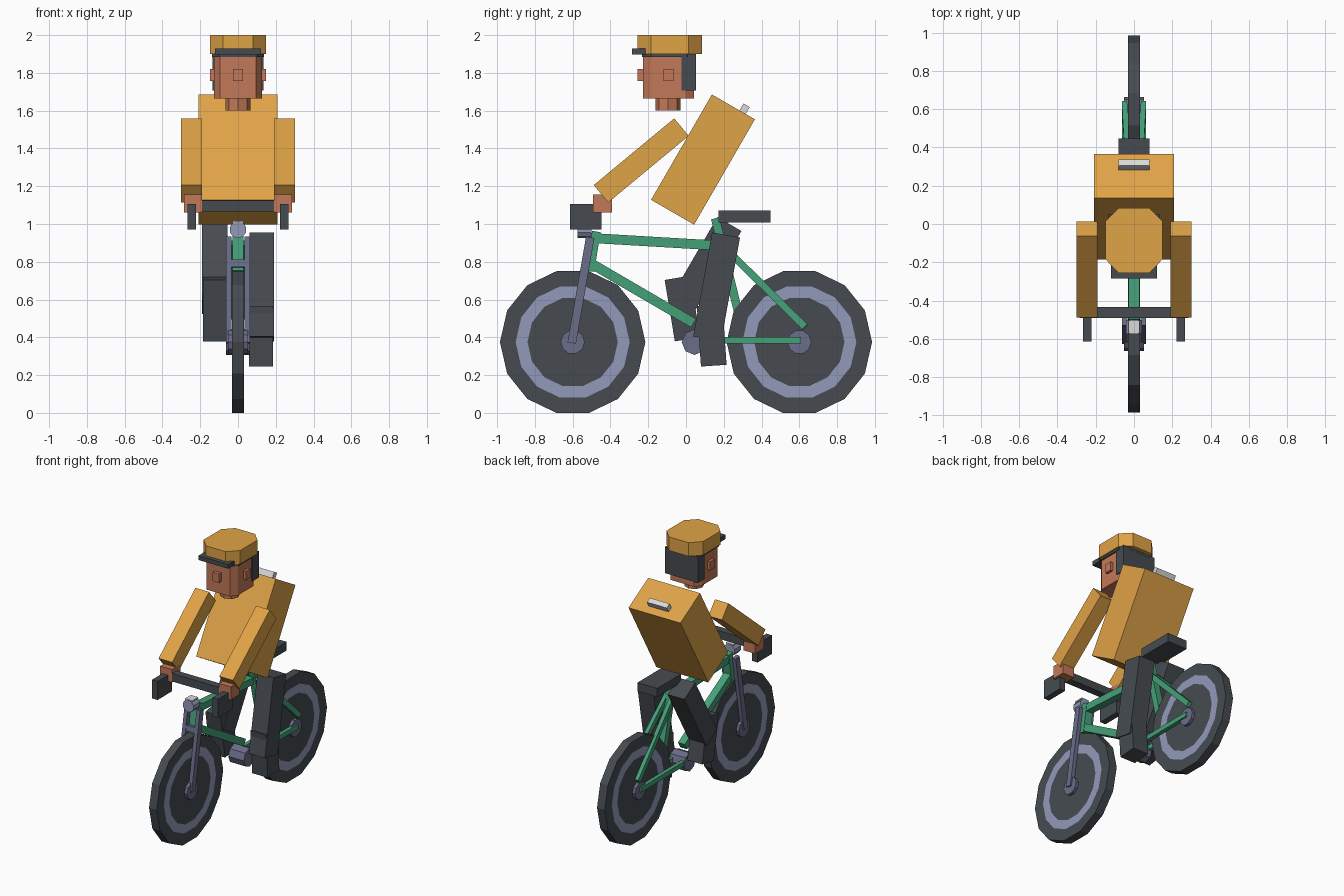
import bpy, bmesh, math
from mathutils import Vector, Matrix

cube = bpy.data.objects.get("Cube")
if cube:
    bpy.data.objects.remove(cube, do_unlink=True)


def material(name, hex_code):
    rgb = [int(hex_code[i:i + 2], 16) / 255 for i in (0, 2, 4)]
    lin = [c / 12.92 if c < 0.04 else ((c + 0.055) / 1.055) ** 2.4 for c in rgb]
    m = bpy.data.materials.new(name)
    m.use_nodes = True
    m.diffuse_color = (*lin, 1)
    m.node_tree.nodes["Principled BSDF"].inputs["Base Color"].default_value = (*lin, 1)
    return m


ORANGE = material("jacket orange", "DFA347")
DARK = material("charcoal", "464B50")
SKIN = material("skin", "C27858")
GREEN = material("frame green", "45A078")
STEEL = material("dark steel", "6A6D89")
RIM = material("light steel", "939ABA")
WHITE = material("white", "DADADA")


def finish(name, bm, *mats):
    bmesh.ops.recalc_face_normals(bm, faces=bm.faces)
    me = bpy.data.meshes.new(name)
    bm.to_mesh(me)
    bm.free()
    for m in mats:
        me.materials.append(m)
    ob = bpy.data.objects.new(name, me)
    bpy.context.collection.objects.link(ob)
    return ob


def box(name, mat, x, y, z):
    """Box from (min, max) ranges."""
    mid = [sum(r) / 2 for r in (x, y, z)]
    size = [r[1] - r[0] for r in (x, y, z)]
    bm = bmesh.new()
    bmesh.ops.create_cube(bm, size=1, matrix=Matrix.Translation(mid) @ Matrix.Diagonal((*size, 1)))
    return finish(name, bm, mat)


def bar(name, mat, p, q, width, depth):
    """Square bar from p to q; width runs across x."""
    p, q = Vector(p), Vector(q)
    d = (q - p).normalized()
    side = Vector((1, 0, 0))
    side = (side - d * side.dot(d)).normalized()
    rot = Matrix((side, d.cross(side), d)).transposed().to_4x4()
    size = Matrix.Diagonal((width, depth, (q - p).length, 1))
    bm = bmesh.new()
    bmesh.ops.create_cube(bm, size=1, matrix=Matrix.Translation((p + q) / 2) @ rot @ size)
    return finish(name, bm, mat)


def drum(bm, sides, radius, length, centre, axis):
    """Capped cylinder along x, y or z."""
    rot = {"X": Matrix.Rotation(math.pi / 2, 4, "Y"),
           "Y": Matrix.Rotation(math.pi / 2, 4, "X"), "Z": Matrix()}[axis]
    bmesh.ops.create_cone(bm, cap_ends=True, segments=sides, radius1=radius, radius2=radius,
                          depth=length, matrix=Matrix.Translation(centre) @ rot)


def cylinder(name, mat, *args):
    bm = bmesh.new()
    drum(bm, *args)
    return finish(name, bm, mat)


def octagon(name, mat, half, flat, y, z0, z1):
    """Upright block with cut corners."""
    (a, b), (c, d) = half, flat
    pts = [(a, -d), (a, d), (c, b), (-c, b), (-a, d), (-a, -d), (-c, -b), (c, -b)]
    bm = bmesh.new()
    face = bm.faces.new([bm.verts.new((px, y + py, z0)) for px, py in pts])
    top = bmesh.ops.extrude_face_region(bm, geom=[face])["geom"]
    bmesh.ops.translate(bm, vec=(0, 0, z1 - z0), verts=[v for v in top if isinstance(v, bmesh.types.BMVert)])
    return finish(name, bm, mat)


def both(x0, x1):
    return (("left", 1, (x0, x1)), ("right", -1, (-x1, -x0)))


# Wheels with rim rings inset in both faces
for label, y in (("front", -0.6), ("rear", 0.6)):
    bm = bmesh.new()
    drum(bm, 14, 0.385, 0.062, (0, y, 0.375), "X")
    caps = [f for f in bm.faces if len(f.verts) == 14]
    bmesh.ops.inset_individual(bm, faces=caps, thickness=0.083)
    ring = bmesh.ops.inset_individual(bm, faces=caps, thickness=0.063)["faces"]
    for f in ring:
        f.material_index = 1
    for f in caps:
        f.material_index = 0
    finish(label + "_wheel", bm, DARK, RIM)
    cylinder(label + "_hub", STEEL, 10, 0.064, 0.105, (0, y, 0.375), "X")

# Frame tubes
bar("top_tube", GREEN, (0, -0.49, 0.925), (0, 0.14, 0.888), 0.055, 0.052)
bar("down_tube", GREEN, (0, -0.5, 0.79), (0, 0.04, 0.475), 0.055, 0.052)
bar("seat_tube", GREEN, (0, 0.155, 1.03), (0, 0.275, 0.54), 0.05, 0.045)
bar("head_tube", GREEN, (0, -0.475, 0.96), (0, -0.508, 0.75), 0.06, 0.045)
for label, s, _ in both(0, 1):
    bar(label + "_seat_stay", GREEN, (s * 0.025, 0.18, 0.9), (s * 0.05, 0.63, 0.455), 0.028, 0.038)
    bar(label + "_chain_stay", GREEN, (s * 0.045, 0.06, 0.385), (s * 0.05, 0.61, 0.385), 0.028, 0.034)
    bar(label + "_fork_blade", STEEL, (s * 0.049, -0.605, 0.37), (s * 0.049, -0.507, 0.93), 0.028, 0.045)
bar("fork_crown", STEEL, (0, -0.535, 0.77), (0, -0.529, 0.81), 0.12, 0.04)
cylinder("crank_housing", STEEL, 8, 0.068, 0.125, (0, 0.045, 0.375), "X")

# Saddle, handlebar and lamp
box("saddle", DARK, (-0.08, 0.08), (0.172, 0.447), (1.008, 1.072))
box("handlebar", DARK, (-0.24, 0.24), (-0.49, -0.435), (1.067, 1.125))
cylinder("lamp", RIM, 10, 0.045, 0.075, (0, -0.538, 0.97), "Y")
box("lamp_top", WHITE, (-0.03, 0.03), (-0.572, -0.503), (1.008, 1.016))

# Hands, grips and arms
for label, s, xr in both(0.19, 0.286):
    box(label + "_hand", SKIN, xr, (-0.492, -0.392), (1.06, 1.155))
    bar(label + "_arm", ORANGE, (s * 0.246, -0.024, 1.513), (s * 0.246, -0.45, 1.16), 0.11, 0.12)
for label, s, xr in both(0.222, 0.267):
    box(label + "_grip", DARK, xr, (-0.613, -0.447), (0.97, 1.106))

# Legs at opposite ends of the pedal stroke
bar("left_thigh", DARK, (0.126, 0.212, 0.942), (0.126, 0.112, 0.392), 0.13, 0.15)
bar("left_shin", DARK, (0.122, 0.125, 0.57), (0.122, 0.147, 0.25), 0.125, 0.136)
bar("right_thigh", DARK, (-0.124, 0.23, 1.0), (-0.124, -0.026, 0.56), 0.135, 0.147)
bar("right_shin", DARK, (-0.124, -0.046, 0.715), (-0.124, 0.008, 0.39), 0.122, 0.136)

# Jacket body and its rear reflector
lean = Vector((0, 0.5, 0.866))
mid = Vector((0, 0.09, 1.341))
bar("torso", ORANGE, mid - lean * 0.322, mid + lean * 0.322, 0.42, 0.263)
top = Vector((0, 0.3, 1.592))
bar("reflector", WHITE, top - lean * 0.02, top + lean * 0.042, 0.16, 0.038)

# Head, face and cap
cylinder("neck", SKIN, 8, 0.066, 0.09, (0, -0.095, 1.645), "Z")
octagon("head", SKIN, (0.127, 0.135), (0.096, 0.09), -0.093, 1.665, 1.9)
box("nose", SKIN, (-0.026, 0.026), (-0.256, -0.2), (1.757, 1.82))
for label, s, xr in both(0.1, 0.147):
    box(label + "_ear", SKIN, xr, (-0.12, -0.066), (1.757, 1.82))
box("hair", DARK, (-0.134, 0.134), (-0.024, 0.052), (1.708, 1.9))
octagon("cap_band", DARK, (0.137, 0.143), (0.1, 0.095), -0.09, 1.885, 1.902)
octagon("cap", ORANGE, (0.148, 0.17), (0.08, 0.1), -0.086, 1.9, 2.0)
box("cap_visor", DARK, (-0.121, 0.121), (-0.286, -0.2), (1.897, 1.928))
